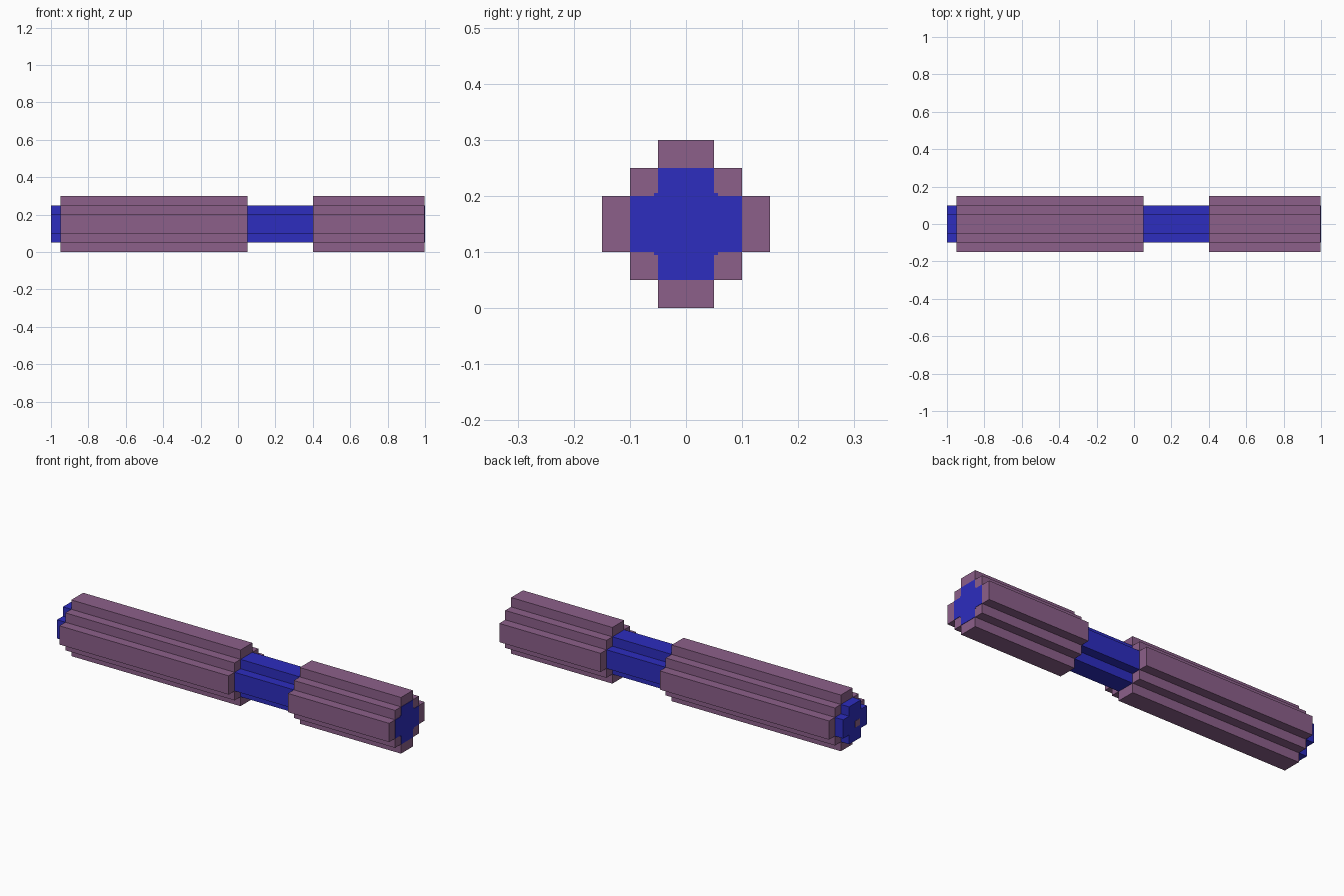
import bpy, bmesh

cube = bpy.data.objects.get("Cube")
if cube:
    bpy.data.objects.remove(cube, do_unlink=True)


def material(name, rgb):
    m = bpy.data.materials.new(name)
    m.use_nodes = True
    m.diffuse_color = (*rgb, 1)
    bsdf = m.node_tree.nodes["Principled BSDF"]
    bsdf.inputs["Base Color"].default_value = (*rgb, 1)
    return m


MAUVE = material("mauve", (0.262, 0.117, 0.254))
BLUE = material("blue", (0.026, 0.026, 0.52))
AXIS_Z = 0.15


def prism(name, outline, x0, x1, mat):
    """Extrude a (y, z) outline along x."""
    bm = bmesh.new()
    face = bm.faces.new([bm.verts.new((x0, y, z)) for y, z in outline])
    ext = bmesh.ops.extrude_face_region(bm, geom=[face])
    verts = [v for v in ext["geom"] if isinstance(v, bmesh.types.BMVert)]
    bmesh.ops.translate(bm, verts=verts, vec=(x1 - x0, 0, 0))
    bmesh.ops.recalc_face_normals(bm, faces=bm.faces[:])
    mesh = bpy.data.meshes.new(name)
    bm.to_mesh(mesh)
    bm.free()
    mesh.materials.append(mat)
    ob = bpy.data.objects.new(name, mesh)
    bpy.context.collection.objects.link(ob)
    return ob


def stepped(corners):
    """Stepped cross outline from its outer corners in one quadrant."""
    quad = []
    for i, (y, z) in enumerate(corners):
        if i:
            quad.append((y, corners[i - 1][1]))
        quad.append((y, z))
    ring = []
    for sy, sz in ((1, 1), (-1, 1), (-1, -1), (1, -1)):
        part = quad if sy * sz > 0 else quad[::-1]
        ring += [(sy * y, AXIS_Z + sz * z) for y, z in part]
    return ring


sleeve = stepped([(0.15, 0.05), (0.10, 0.10), (0.05, 0.15)])
core = stepped([(0.10, 0.05), (0.05, 0.10)])
cap = stepped([(0.10, 0.05), (0.057, 0.055), (0.05, 0.10)])

# Inner rod with two sleeves around it
prism("inner_rod", core, -0.999, 0.999, BLUE)
prism("long_sleeve", sleeve, -0.95, 0.05, MAUVE)
prism("short_sleeve", sleeve, 0.40, 0.998, MAUVE)

# Flush blue end inlay, and the small mark on the opposite end
prism("end_inlay", cap, 0.996, 1.0, BLUE)
prism("end_mark", [(-0.04, 0.12), (0, 0.12), (0, 0.155), (-0.04, 0.155)],
      -1.0, -0.996, MAUVE)
